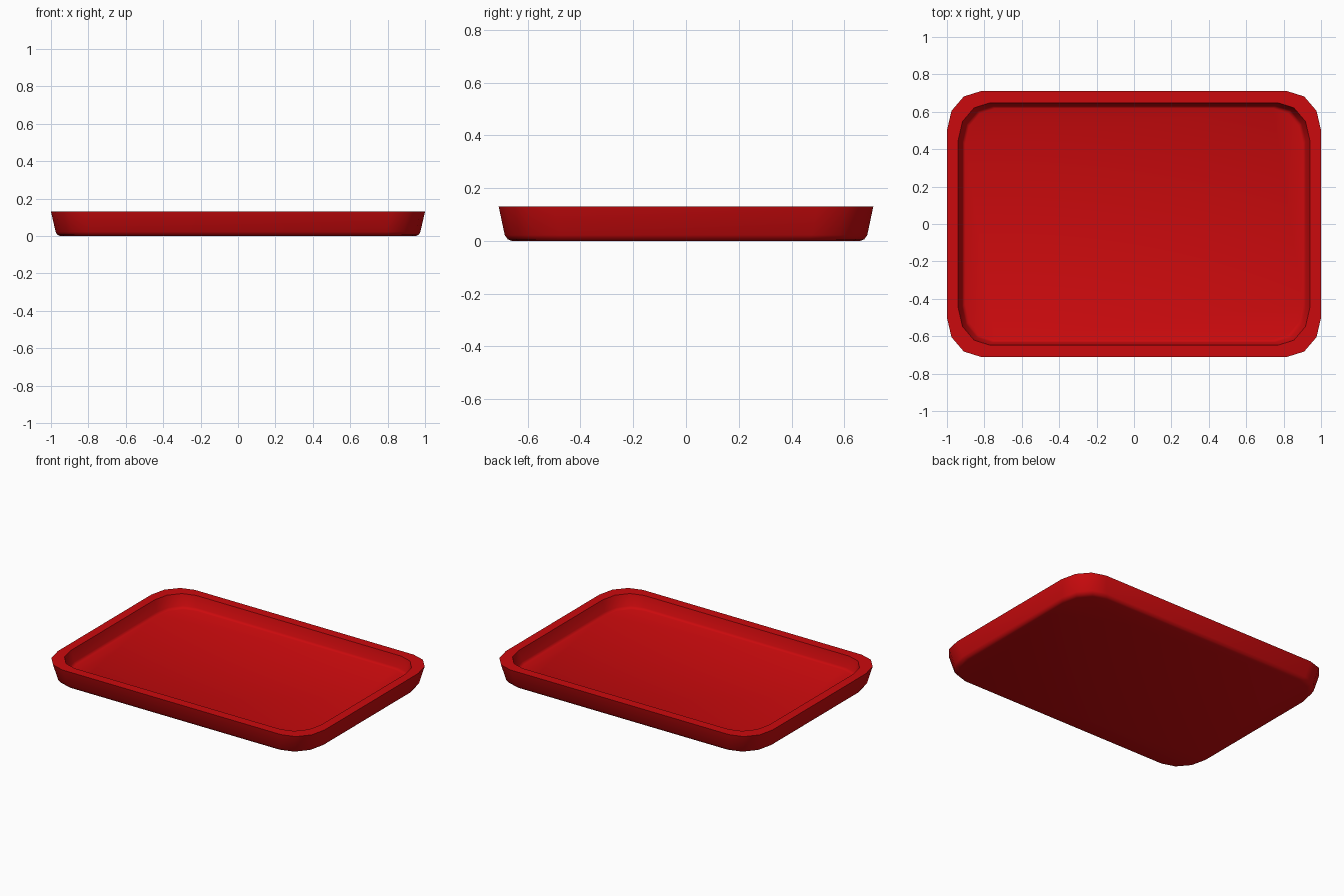
import bpy, bmesh, math

if "Cube" in bpy.data.objects:
    bpy.data.objects.remove(bpy.data.objects["Cube"])

# rounded-rectangle ring with three-segment elliptical corners
def ring(bm, hx, hy, rx, ry, z, seg=3):
    verts = []
    for q, (sx, sy) in enumerate([(1, 1), (-1, 1), (-1, -1), (1, -1)]):
        for i in range(seg + 1):
            a = math.radians(90) * (q + i / seg)
            verts.append(bm.verts.new((sx * (hx - rx) + rx * math.cos(a),
                                       sy * (hy - ry) + ry * math.sin(a), z)))
    return verts

# section from underside, up the outer wall, over the rim, down to the floor
section = [
    (0.95, 0.66, 0.18, 0.21, 0.0),
    (0.966, 0.676, 0.18, 0.21, 0.006),
    (0.975, 0.687, 0.18, 0.21, 0.022),
    (1.0, 0.71, 0.18, 0.21, 0.13),
    (0.94, 0.648, 0.17, 0.20, 0.13),
    (0.918, 0.632, 0.16, 0.19, 0.056),
    (0.912, 0.626, 0.16, 0.19, 0.046),
    (0.903, 0.618, 0.16, 0.19, 0.042),
]

bm = bmesh.new()
rings = [ring(bm, *s) for s in section]
for a, b in zip(rings, rings[1:]):
    n = len(a)
    for i in range(n):
        j = (i + 1) % n
        bm.faces.new((a[i], a[j], b[j], b[i]))
bm.faces.new(rings[0][::-1])   # underside
bm.faces.new(rings[-1])        # tray floor
bmesh.ops.recalc_face_normals(bm, faces=bm.faces)

mesh = bpy.data.meshes.new("tray")
bm.to_mesh(mesh)
bm.free()
tray = bpy.data.objects.new("tray", mesh)
bpy.context.collection.objects.link(tray)

# red plastic
red = bpy.data.materials.new("red")
red.diffuse_color = (0.6, 0.003, 0.004, 1)
red.use_nodes = True
red.node_tree.nodes["Principled BSDF"].inputs["Base Color"].default_value = red.diffuse_color
mesh.materials.append(red)

bpy.context.view_layer.objects.active = tray
tray.select_set(True)
bpy.ops.object.shade_smooth_by_angle(angle=math.radians(40))
